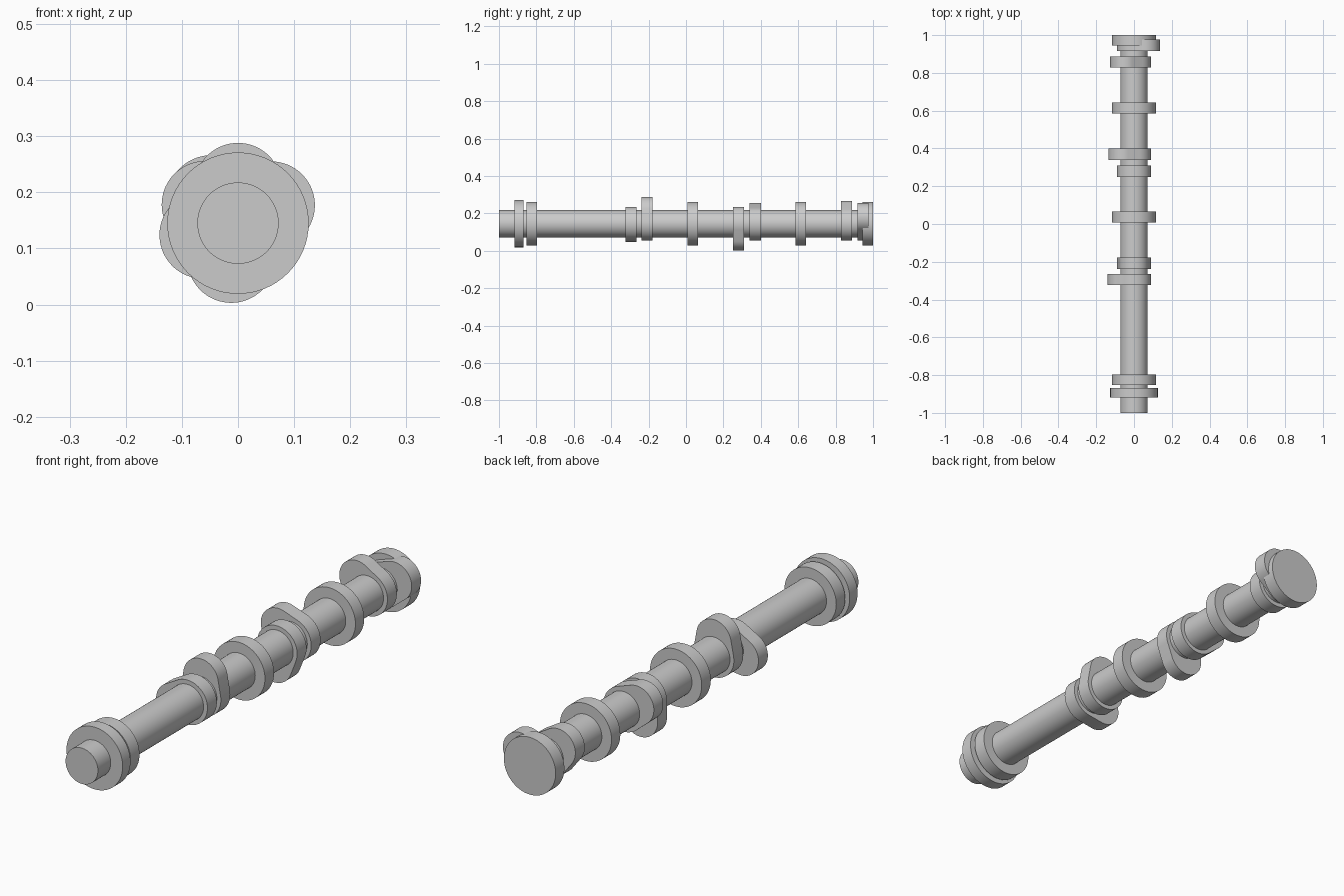
import bpy, bmesh
from math import sin, cos, acos, atan2, hypot, pi, radians

if "Cube" in bpy.data.objects:
    bpy.data.objects.remove(bpy.data.objects["Cube"])

AXIS_Z = 0.145      # height of the shaft axis
BASE_R = 0.09       # cam base circle
NOSE_R = 0.078      # cam nose circle


def extrude_y(name, profile, y0, y1):
    """Solid made by extruding an (x, z) profile about the axis along y."""
    bm = bmesh.new()
    face = bm.faces.new([bm.verts.new((x, y0, AXIS_Z + z)) for x, z in profile])
    res = bmesh.ops.extrude_face_region(bm, geom=[face], use_keep_orig=True)
    top = [g for g in res["geom"] if isinstance(g, bmesh.types.BMVert)]
    bmesh.ops.translate(bm, verts=top, vec=(0, y1 - y0, 0))
    bmesh.ops.recalc_face_normals(bm, faces=bm.faces)
    mesh = bpy.data.meshes.new(name)
    bm.to_mesh(mesh)
    bm.free()
    ob = bpy.data.objects.new(name, mesh)
    bpy.context.collection.objects.link(ob)
    bpy.context.view_layer.objects.active = ob
    ob.select_set(True)
    bpy.ops.object.shade_smooth_by_angle(angle=radians(30))
    ob.select_set(False)
    return ob


def circle(r, n=64):
    return [(r * cos(2 * pi * i / n), r * sin(2 * pi * i / n)) for i in range(n)]


def cam_profile(nx, nz, n=32):
    """Base circle and nose circle joined by tangent flanks."""
    c, d = hypot(nx, nz), atan2(nz, nx)
    a = acos((BASE_R - NOSE_R) / c)
    pts = []
    for i in range(n + 1):
        t = d - a + 2 * a * i / n
        pts.append((nx + NOSE_R * cos(t), nz + NOSE_R * sin(t)))
    for i in range(n + 1):
        t = d + a + (2 * pi - 2 * a) * i / n
        pts.append((BASE_R * cos(t), BASE_R * sin(t)))
    return pts


# Main shaft, ending just inside the rear journal
extrude_y("shaft", circle(0.0725), -1.0, 0.995)

# Front collar
extrude_y("front_collar", circle(0.126), -0.918, -0.868)

# Bearing journals
for i, (y0, y1) in enumerate([(-0.853, -0.796), (0.007, 0.065),
                              (0.586, 0.642), (0.944, 1.0)]):
    extrude_y(f"journal_{i + 1}", circle(0.116), y0, y1)

# Cam lobes: (centre y, nose offset x, nose offset z)
lobes = [(-0.294, -0.062, -0.021), (-0.208, 0.0, 0.065),
         (0.28, -0.012, -0.064), (0.37, -0.058, 0.033),
         (0.858, -0.048, 0.043), (0.946, 0.059, 0.032)]
for i, (y, nx, nz) in enumerate(lobes):
    extrude_y(f"cam_lobe_{i + 1}", cam_profile(nx, nz), y - 0.03, y + 0.03)
